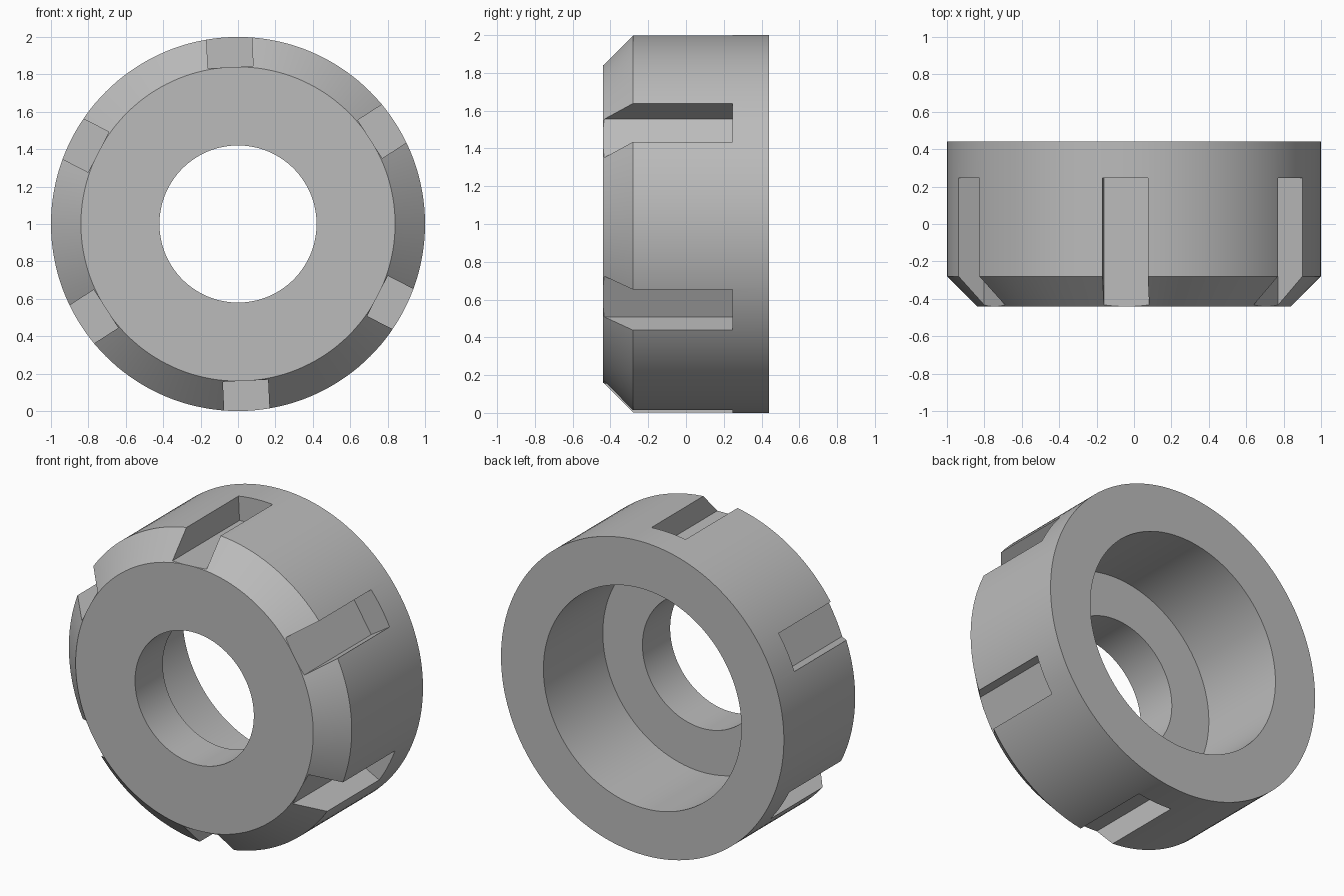
import bpy, bmesh
from math import radians
from mathutils import Matrix, Vector

default = bpy.data.objects.get("Cube")
if default:
    bpy.data.objects.remove(default, do_unlink=True)

HALF = 0.44          # half the axial depth
SLOTS = 6
SEGMENTS = 144


def make_object(name, bm):
    bmesh.ops.recalc_face_normals(bm, faces=bm.faces)
    mesh = bpy.data.meshes.new(name)
    bm.to_mesh(mesh)
    bm.free()
    obj = bpy.data.objects.new(name, mesh)
    bpy.context.collection.objects.link(obj)
    obj.location.z = 1
    return obj


# Steel material
steel = bpy.data.materials.new("steel_gray")
steel.use_nodes = True
gray = (0.5, 0.5, 0.5, 1)
steel.diffuse_color = gray
steel.node_tree.nodes["Principled BSDF"].inputs["Base Color"].default_value = gray

# Nut body: radius / depth profile turned around the y axis
profile = [(0.42, -HALF), (0.84, -HALF), (1.0, -0.28), (1.0, HALF),
           (0.70, HALF), (0.70, -0.16), (0.42, -0.16)]
bm = bmesh.new()
verts = [bm.verts.new((0, y, r)) for r, y in profile]
edges = [bm.edges.new((v, verts[(i + 1) % len(verts)])) for i, v in enumerate(verts)]
bmesh.ops.spin(bm, geom=verts + edges, cent=(0, 0, 0), axis=(0, 1, 0),
               angle=radians(360), steps=SEGMENTS, use_duplicate=False)
bmesh.ops.remove_doubles(bm, verts=bm.verts, dist=0.0001)
nut = make_object("slotted_ring_nut", bm)
nut.data.materials.append(steel)

# Spanner slots: flat-bottomed boxes around the rim, open at the front
front, back, floor, top = -0.6, 0.245, 0.839, 1.2
size = Vector((0.242, back - front, top - floor))
centre = Vector((0, (front + back) / 2, (floor + top) / 2))
bm = bmesh.new()
for i in range(SLOTS):
    turn = Matrix.Rotation(radians(i * 360 / SLOTS - 2.73), 4, 'Y')
    bmesh.ops.create_cube(bm, size=1, matrix=turn @ Matrix.Translation(centre)
                          @ Matrix.Diagonal(size).to_4x4())
cutter = make_object("slot_cutter", bm)
cutter.hide_render = True

# Cut the slots and keep the result as plain mesh
cut = nut.modifiers.new("slots", 'BOOLEAN')
cut.operation = 'DIFFERENCE'
cut.solver = 'EXACT'
cut.object = cutter
bpy.ops.object.select_all(action='DESELECT')
nut.select_set(True)
bpy.context.view_layer.objects.active = nut
bpy.ops.object.modifier_apply(modifier=cut.name)
bpy.data.objects.remove(cutter, do_unlink=True)

# Smooth turned surfaces, crisp machined edges
bpy.ops.object.shade_smooth_by_angle(angle=radians(25))
